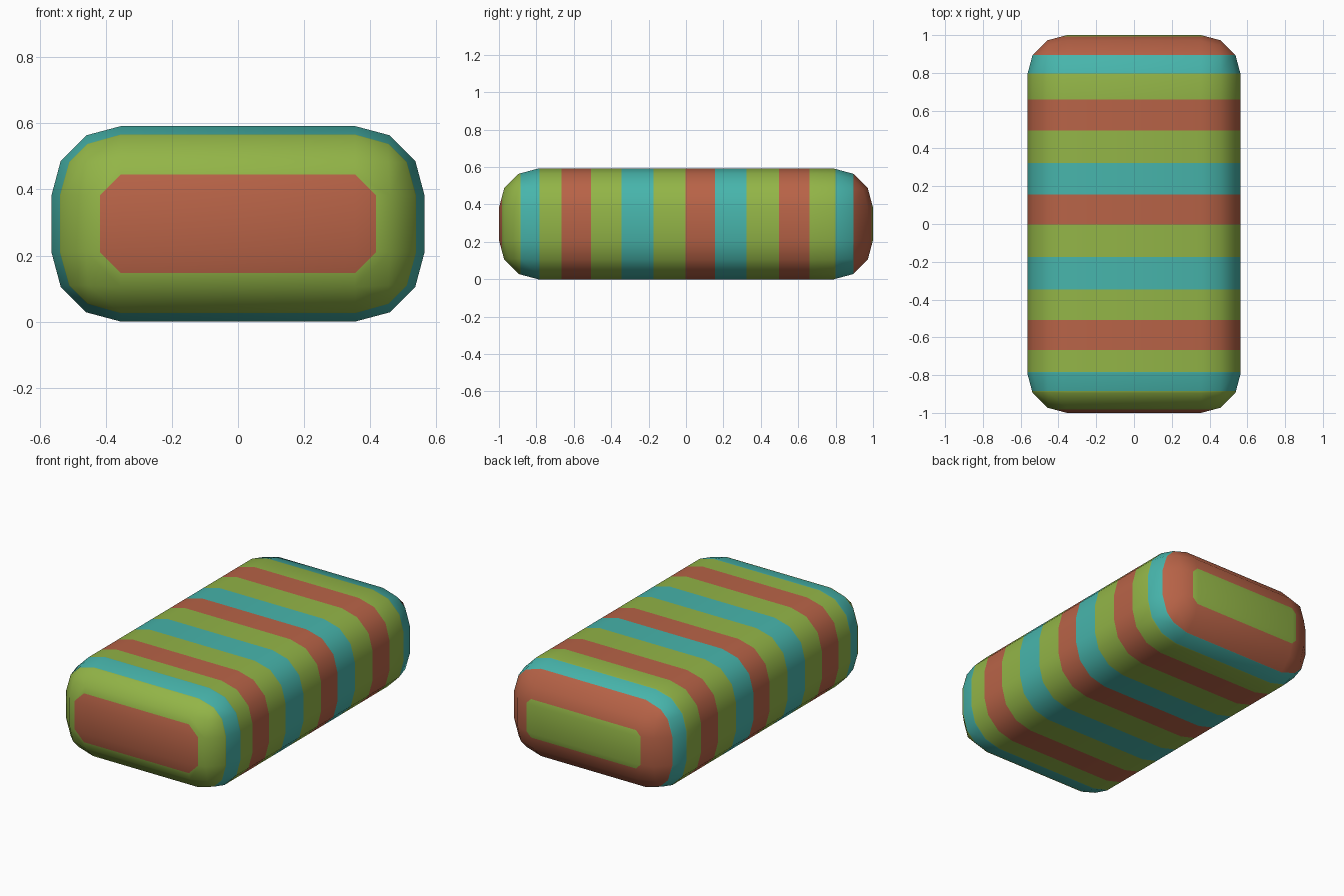
import bpy, bmesh
from mathutils import Vector

if "Cube" in bpy.data.objects:
    bpy.data.objects.remove(bpy.data.objects["Cube"])

HALF = Vector((0.565, 1.0, 0.296))
RADIUS = 0.21


def material(name, rgb):
    m = bpy.data.materials.new(name)
    m.diffuse_color = (*rgb, 1)
    m.use_nodes = True
    m.node_tree.nodes["Principled BSDF"].inputs["Base Color"].default_value = m.diffuse_color
    return m


mats = {"R": material("brick red", (0.48, 0.125, 0.063)),
        "G": material("leaf green", (0.29, 0.46, 0.063)),
        "T": material("teal", (0.063, 0.46, 0.41))}
order = "RGT"

# Stripes from front to back: boundary positions and the colours between them
cuts = [-0.983, -0.885, -0.783, -0.666, -0.507, -0.346, -0.175, -0.002,
        0.156, 0.323, 0.496, 0.66, 0.798, 0.896, 0.9915]
stripes = "RGTGRGTGRTGRGTRG"

# Rounded block
bm = bmesh.new()
bmesh.ops.create_cube(bm, size=2)
for v in bm.verts:
    v.co = Vector((v.co.x * HALF.x, v.co.y * HALF.y, v.co.z * HALF.z + HALF.z))
bmesh.ops.bevel(bm, geom=bm.edges[:], offset=RADIUS, offset_type='OFFSET',
                segments=3, profile=0.5, affect='EDGES')

# Cut the stripe boundaries into the surface
for y in cuts:
    bmesh.ops.bisect_plane(bm, geom=bm.verts[:] + bm.edges[:] + bm.faces[:],
                           dist=1e-5, plane_co=(0, y, 0), plane_no=(0, 1, 0))

# Colour each face by the stripe it lies in
for f in bm.faces:
    y = f.calc_center_median().y
    f.material_index = order.index(stripes[sum(y > c for c in cuts)])
    f.smooth = True

mesh = bpy.data.meshes.new("striped_block")
bm.to_mesh(mesh)
bm.free()
for key in order:
    mesh.materials.append(mats[key])
block = bpy.data.objects.new("striped_block", mesh)
bpy.context.collection.objects.link(block)
